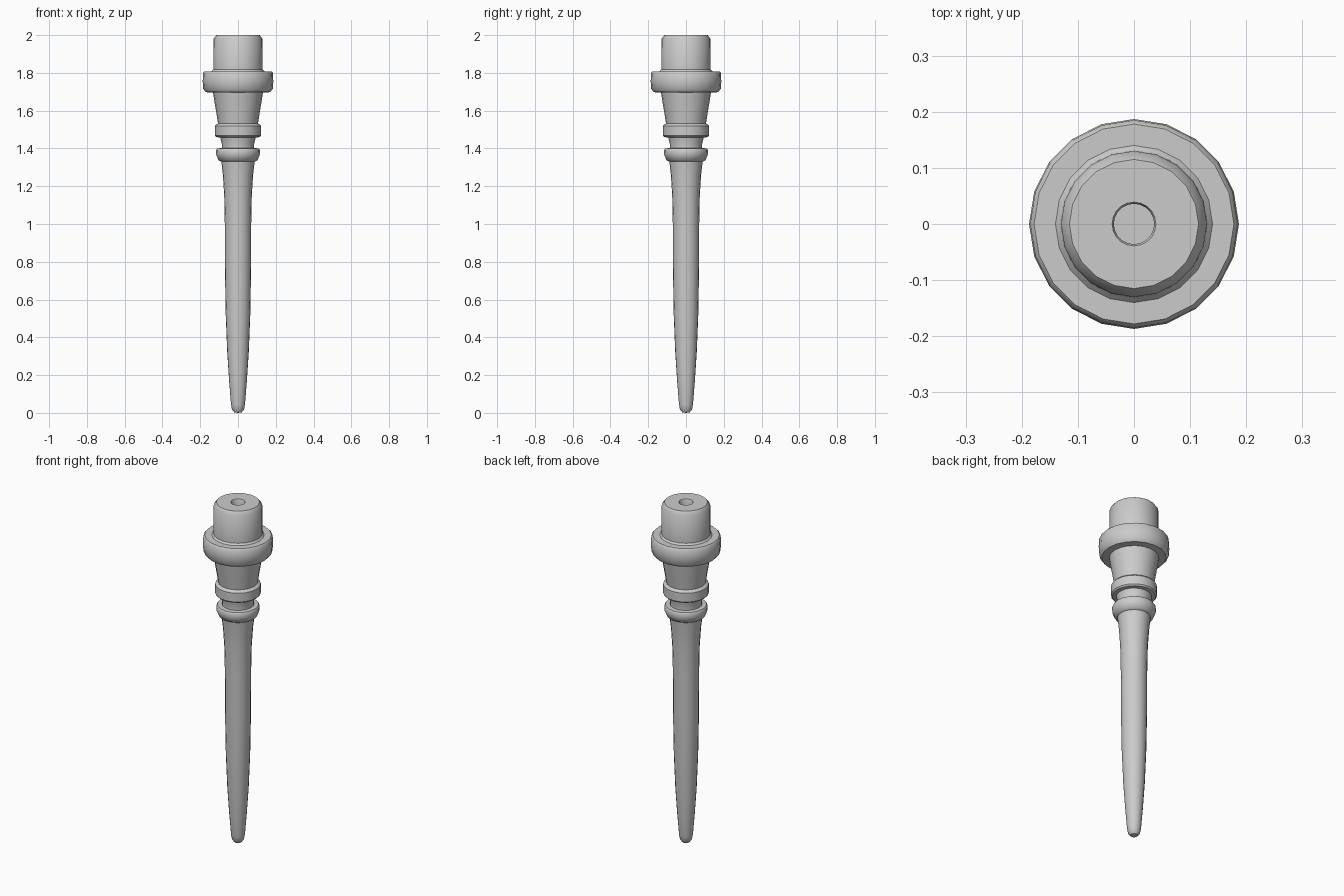
import bpy, bmesh, math

if "Cube" in bpy.data.objects:
    bpy.data.objects.remove(bpy.data.objects["Cube"])

SIDES = 20


def lathe(name, sections):
    """Revolve (radius, z) profile around z; zero radius gives a pole."""
    profile = [p for s in sections for p in s]
    bm = bmesh.new()
    rings = []
    for r, z in profile:
        if r == 0:
            rings.append([bm.verts.new((0, 0, z))] * SIDES)
        else:
            rings.append([bm.verts.new((r * math.cos(2 * math.pi * i / SIDES),
                                        r * math.sin(2 * math.pi * i / SIDES), z))
                          for i in range(SIDES)])
    for a, b in zip(rings, rings[1:]):
        for i in range(SIDES):
            j = (i + 1) % SIDES
            quad = list(dict.fromkeys((a[i], a[j], b[j], b[i])))
            bm.faces.new(quad)
    bmesh.ops.recalc_face_normals(bm, faces=bm.faces)
    mesh = bpy.data.meshes.new(name)
    bm.to_mesh(mesh)
    bm.free()
    obj = bpy.data.objects.new(name, mesh)
    bpy.context.collection.objects.link(obj)
    bpy.context.view_layer.objects.active = obj
    obj.select_set(True)
    bpy.ops.object.shade_smooth_by_angle(angle=math.radians(40))
    obj.select_set(False)
    return obj


# Rounded tip and long slightly bulging shaft
shaft = [(0, 0), (.02, .003), (.032, .018), (.037, .045), (.047, .17), (.057, .32),
         (.065, .52), (.069, .75), (.07, 1.0), (.073, 1.15), (.08, 1.26), (.088, 1.33)]
# Two small bead rings with a neck between
lower_ring = [(.103, 1.338), (.115, 1.365), (.116, 1.39), (.11, 1.4), (.086, 1.402)]
upper_ring = [(.086, 1.425), (.094, 1.458), (.115, 1.46), (.122, 1.468),
              (.122, 1.52), (.115, 1.528), (.106, 1.532)]
# Flared neck, wide collar and top peg
neck = [(.115, 1.59), (.125, 1.65), (.132, 1.695)]
collar = [(.17, 1.698), (.184, 1.715), (.187, 1.755), (.185, 1.8), (.178, 1.808)]
peg = [(.14, 1.808), (.131, 1.818), (.13, 1.98), (.115, 2.0)]
# Small blind hole in the peg
hole = [(.039, 2.0), (.036, 1.994), (.036, 1.94), (0, 1.94)]

lathe("turned_spike", [shaft, lower_ring, upper_ring, neck, collar, peg, hole])
